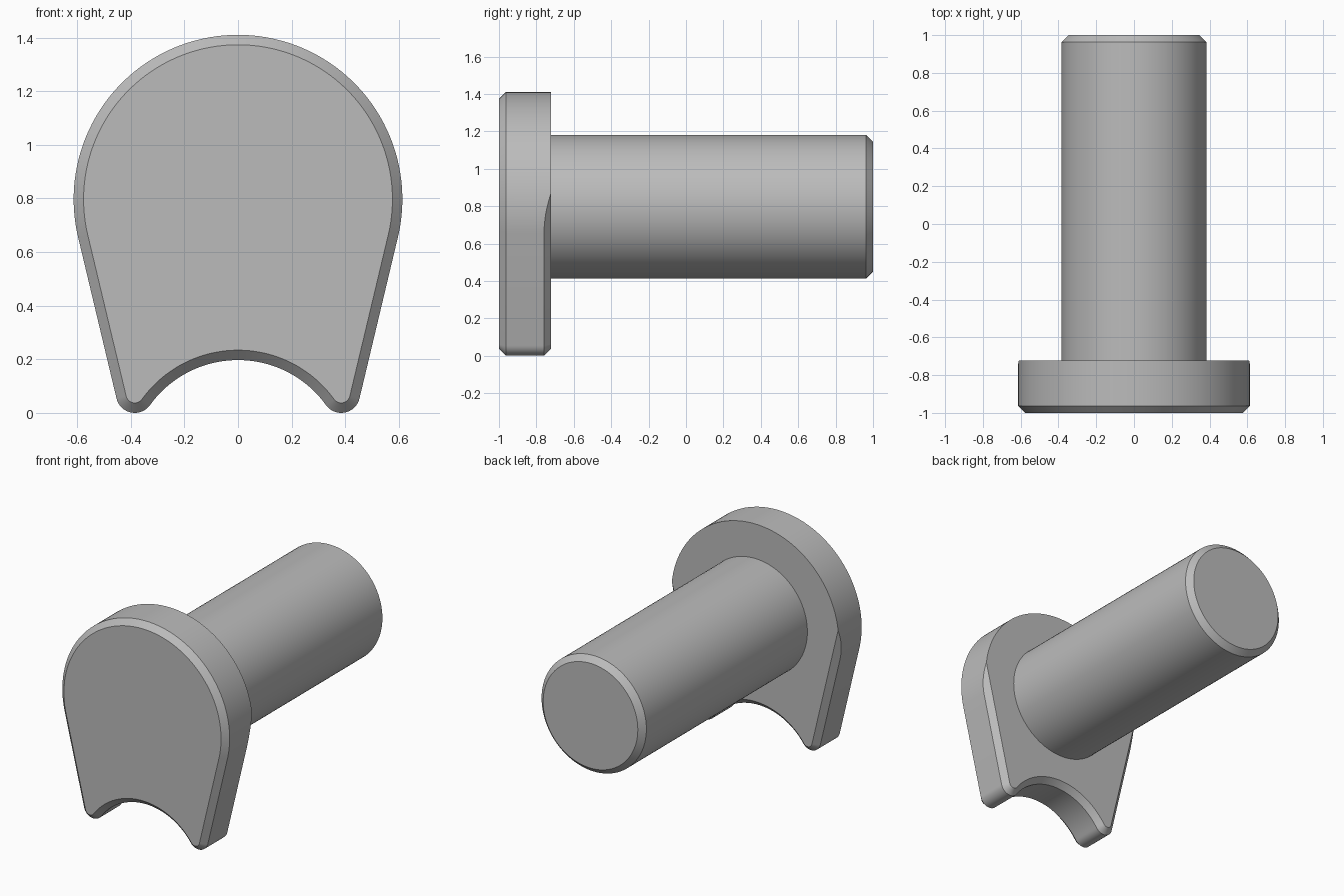
import bpy, bmesh
from math import pi, cos, acos, atan2, hypot
from mathutils import Matrix, Vector

if "Cube" in bpy.data.objects:
    bpy.data.objects.remove(bpy.data.objects["Cube"])

grey = bpy.data.materials.new("plain grey")
grey.use_nodes = True
colour = (0.5, 0.5, 0.5, 1)
grey.diffuse_color = colour
grey.node_tree.nodes["Principled BSDF"].inputs["Base Color"].default_value = colour

# Main dimensions
AXIS_Z, HEAD_R, SHAFT_R = 0.797, 0.613, 0.384
FOOT_X, FOOT_R = 0.385, 0.07
NOTCH_Z, NOTCH_R = -0.208, 0.405
FRONT, HEAD_BACK, END = -1.0, -0.722, 1.0
BEVEL = 0.037


def polar(angle):
    return Vector((cos(angle), cos(angle - pi / 2)))


def arc(centre, radius, start, stop, steps, side=1):
    """Points of an arc, each with its outward normal and angle."""
    result = []
    for i in range(steps + 1):
        a = start + (stop - start) * i / steps
        result.append((Vector(centre) + polar(a) * radius, polar(a) * side, a))
    return result


def finish(name, bm):
    bmesh.ops.remove_doubles(bm, verts=bm.verts, dist=1e-5)
    bmesh.ops.recalc_face_normals(bm, faces=bm.faces)
    mesh = bpy.data.meshes.new(name)
    bm.to_mesh(mesh)
    bm.free()
    mesh.materials.append(grey)
    obj = bpy.data.objects.new(name, mesh)
    bpy.context.collection.objects.link(obj)
    bpy.ops.object.select_all(action="DESELECT")
    obj.select_set(True)
    bpy.context.view_layer.objects.active = obj
    bpy.ops.object.shade_smooth_by_angle(angle=pi / 6)
    return obj


def loft(name, rings):
    """Skin closed rings of 3D points and cap both ends."""
    bm = bmesh.new()
    loops = [[bm.verts.new(p) for p in ring] for ring in rings]
    n = len(loops[0])
    for a, b in zip(loops, loops[1:]):
        for i in range(n):
            j = (i + 1) % n
            bm.faces.new((a[i], a[j], b[j], b[i]))
    bm.faces.new(loops[0])
    bm.faces.new(loops[-1])
    return finish(name, bm)


# Head outline: round top, straight flanks, rounded feet, arched notch
drop = Vector((FOOT_X, FOOT_R - AXIS_Z))
flank = atan2(drop.y, drop.x) + acos((HEAD_R - FOOT_R) / drop.length)
fade = flank + acos(1 - BEVEL / HEAD_R)
notch = atan2(FOOT_R - NOTCH_Z, FOOT_X)

half = []   # outline point, front inset direction, back inset direction, back bevel
crown = arc((0, AXIS_Z), HEAD_R, pi / 2, fade, 32) + arc((0, AXIS_Z), HEAD_R, fade, flank, 12)[1:]
for p, n, a in crown:
    # The flat flank bevel runs out into the round top
    depth = max(0, BEVEL - HEAD_R * (1 - cos(a - flank))) if a < fade else 0
    half.append((p, n, polar(flank), depth))
lower = arc((FOOT_X, FOOT_R), FOOT_R, flank, notch - pi, 16)
lower += arc((0, NOTCH_Z), NOTCH_R, notch, pi / 2, 20, -1)[1:]
half += [(p, n, n, BEVEL) for p, n, a in lower]


def flip(v):
    return Vector((-v.x, v.y))


outline = half + [(flip(p), flip(n), flip(m), d) for p, n, m, d in half[-2:0:-1]]


def at(p, y):
    return (p.x, y, p.y)


loft("head_plate", [
    [at(p - n * BEVEL, FRONT) for p, n, m, d in outline],
    [at(p, FRONT + BEVEL) for p, n, m, d in outline],
    [at(p, HEAD_BACK - d) for p, n, m, d in outline],
    [at(p - m * d, HEAD_BACK) for p, n, m, d in outline],
])

# Round shaft with a bevelled end
sides = [polar(2 * pi * i / 96) for i in range(96)]
sections = [(HEAD_BACK - 0.01, SHAFT_R), (END - BEVEL, SHAFT_R), (END, SHAFT_R - BEVEL)]
loft("shaft", [[at(Vector((0, AXIS_Z)) + s * r, y) for s in sides] for y, r in sections])
